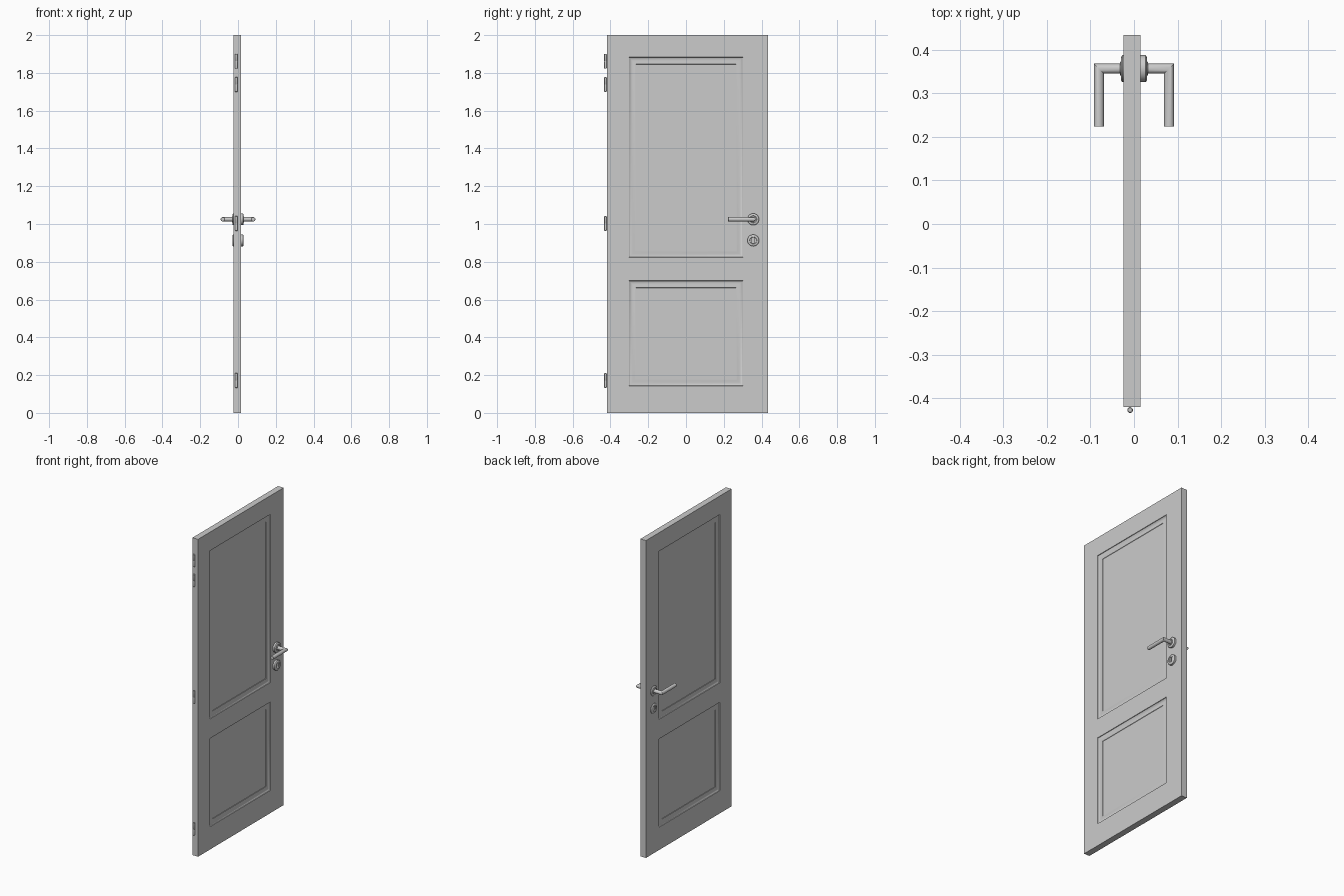
import bpy, bmesh
from math import cos, sin, pi, radians

if "Cube" in bpy.data.objects:
    bpy.data.objects.remove(bpy.data.objects["Cube"])

XL, XR = -0.024, 0.015          # door faces
YS = [-0.419, -0.302, 0.302, 0.433]
ZS = [0, 0.143, 0.70, 0.823, 1.883, 2.0]
HY, HZ, KZ = 0.356, 1.025, 0.913  # handle and keyhole centres


def finish(name, bm, smooth=None):
    bmesh.ops.remove_doubles(bm, verts=bm.verts, dist=1e-5)
    bmesh.ops.recalc_face_normals(bm, faces=bm.faces)
    me = bpy.data.meshes.new(name)
    bm.to_mesh(me)
    bm.free()
    ob = bpy.data.objects.new(name, me)
    bpy.context.collection.objects.link(ob)
    if smooth:
        bpy.ops.object.select_all(action='DESELECT')
        ob.select_set(True)
        bpy.context.view_layer.objects.active = ob
        bpy.ops.object.shade_smooth_by_angle(angle=radians(smooth))
    return ob


def skin(bm, rings, caps=True):
    """Join closed rings of points with quads, optionally capping the ends."""
    vr = [[bm.verts.new(p) for p in r] for r in rings]
    n = len(vr[0])
    for a, b in zip(vr, vr[1:]):
        for i in range(n):
            bm.faces.new((a[i], a[(i + 1) % n], b[(i + 1) % n], b[i]))
    if caps:
        bm.faces.new(vr[0])
        bm.faces.new(vr[-1])
    return vr


def circle(r, n=32):
    return [(r * cos(2 * pi * i / n), r * sin(2 * pi * i / n)) for i in range(n)]


# Door leaf: both faces with two moulded panels, closed around the edge
MOULD = [(0, 0), (0.001, 0.003), (0.006, 0.0065), (0.012, 0.008),
         (0.020, 0.0075), (0.029, 0.006), (0.036, 0.006), (0.0375, 0.008)]
bm = bmesh.new()
for x, s in ((XL, 1), (XR, -1)):
    for i in range(3):
        for j in range(5):
            y0, y1, z0, z1 = YS[i], YS[i + 1], ZS[j], ZS[j + 1]
            if i == 1 and j in (1, 3):
                rings = [[(x + s * d, y0 + o, z0 + o), (x + s * d, y1 - o, z0 + o),
                          (x + s * d, y1 - o, z1 - o), (x + s * d, y0 + o, z1 - o)]
                         for o, d in MOULD]
                vr = skin(bm, rings, caps=False)
                bm.faces.new(vr[-1])
            else:
                bm.faces.new([bm.verts.new(p) for p in
                              ((x, y0, z0), (x, y1, z0), (x, y1, z1), (x, y0, z1))])
bmesh.ops.remove_doubles(bm, verts=bm.verts, dist=1e-5)
bmesh.ops.bridge_loops(bm, edges=[e for e in bm.edges if e.is_boundary])
finish("door_leaf", bm, 25)


# Round escutcheon plates, revolved about x
PLATE = [(0.012, 0.031), (0.026, 0.031), (0.0285, 0.0285), (0.030, 0.025),
         (0.030, 0.019), (0.028, 0.0175)]


def plate(name, s, z):
    bm = bmesh.new()
    skin(bm, [[(s * x, HY + a, z + b) for a, b in circle(r, 40)] for x, r in PLATE])
    return finish(name, bm, 30)


# Keyhole slot cutter
bm = bmesh.new()
slot = [(a, b + (0.009 if b > 0 else -0.009)) for a, b in circle(0.007, 22)]
skin(bm, [[(x, HY + a, KZ + b) for a, b in slot] for x in (-0.05, 0.05)])
cutter = finish("keyhole_cutter", bm)
cutter.hide_render = True
cutter.hide_set(True)

for s, side in ((-1, "left"), (1, "right")):
    plate("handle_rose_" + side, s, HZ)
    key = plate("keyhole_plate_" + side, s, KZ)
    mod = key.modifiers.new("keyhole", 'BOOLEAN')
    mod.operation = 'DIFFERENCE'
    mod.solver = 'EXACT'
    mod.object = cutter

    # Mitred L-shaped lever with a slightly chamfered tip
    bm = bmesh.new()
    c, cc = circle(0.0115), circle(0.0105)
    skin(bm, [[(s * 0.012, HY + u, HZ + v) for u, v in c],
              [(s * (0.0805 + u), HY + u, HZ + v) for u, v in c],
              [(s * (0.0805 + u), 0.224, HZ + v) for u, v in c],
              [(s * (0.0805 + u), 0.223, HZ + v) for u, v in cc]])
    finish("lever_" + side, bm, 35)

    # Collar where the lever meets the rose
    bm = bmesh.new()
    skin(bm, [[(s * x, HY + u, HZ + v) for u, v in circle(r)]
              for x, r in ((0.027, 0.016), (0.031, 0.016), (0.032, 0.015))])
    finish("lever_collar_" + side, bm, 35)

# Hinge barrels along the other edge
for k, z in enumerate((0.172, 1.003, 1.738, 1.862)):
    bm = bmesh.new()
    skin(bm, [[(-0.009 + a, -0.4265 + b, z + h) for a, b in circle(r, 24)]
              for h, r in ((-0.039, 0.005), (-0.0375, 0.0065), (-0.001, 0.0065), (0, 0.006),
                           (0.001, 0.0065), (0.0375, 0.0065), (0.039, 0.005))])
    # short leaf tying the barrel to the door edge
    m = bmesh.ops.create_cube(bm, size=1)["verts"]
    for v in m:
        v.co = (-0.009 + v.co.x * 0.004, -0.420 + v.co.y * 0.008, z + v.co.z * 0.07)
    finish("hinge_%d" % (k + 1), bm, 35)
